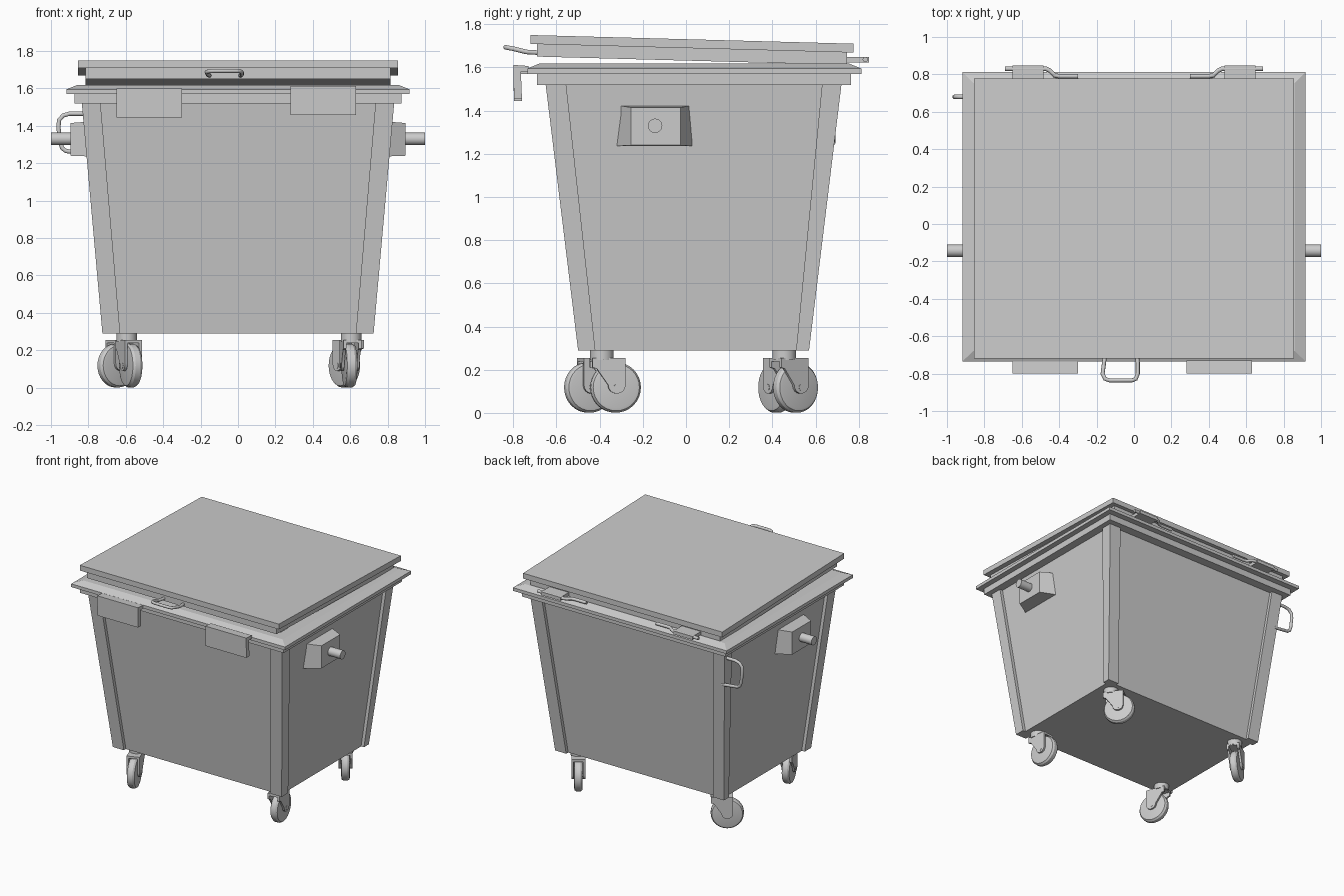
import bpy, bmesh
from math import pi, cos, sin, atan2
from mathutils import Matrix, Vector

if "Cube" in bpy.data.objects:
    bpy.data.objects.remove(bpy.data.objects["Cube"])


def finish(name, bm, smooth=False):
    bmesh.ops.recalc_face_normals(bm, faces=bm.faces)
    me = bpy.data.meshes.new(name)
    bm.to_mesh(me)
    bm.free()
    ob = bpy.data.objects.new(name, me)
    bpy.context.collection.objects.link(ob)
    if smooth:
        bpy.ops.object.select_all(action='DESELECT')
        ob.select_set(True)
        bpy.context.view_layer.objects.active = ob
        bpy.ops.object.shade_smooth_by_angle(angle=0.6)
    return ob


def loft_into(bm, rings):
    """Skin a list of closed point rings and cap both ends."""
    vs = [[bm.verts.new(p) for p in r] for r in rings]
    n = len(vs[0])
    for a, b in zip(vs, vs[1:]):
        for i in range(n):
            bm.faces.new((a[i], a[(i + 1) % n], b[(i + 1) % n], b[i]))
    bm.faces.new(vs[0][::-1])
    bm.faces.new(vs[-1])


def loft(name, rings):
    bm = bmesh.new()
    loft_into(bm, rings)
    return finish(name, bm)


def rect(x0, x1, y0, y1, z, tilt=0.0):
    return [(x, y, z - tilt * y) for x, y in ((x0, y0), (x1, y0), (x1, y1), (x0, y1))]


def box(name, x0, x1, y0, y1, z0, z1, tilt=0.0):
    return loft(name, [rect(x0, x1, y0, y1, z0, tilt), rect(x0, x1, y0, y1, z1, tilt)])


def lathe_into(bm, profile, mat, seg=32):
    """Rings of (radius, height) about local z, placed by mat."""
    loft_into(bm, [[mat @ Vector((r * cos(2 * pi * i / seg), r * sin(2 * pi * i / seg), h))
                    for i in range(seg)] for r, h in profile])


def tube(name, pts, r):
    cu = bpy.data.curves.new(name, 'CURVE')
    cu.dimensions = '3D'
    cu.bevel_depth = r
    cu.bevel_resolution = 3
    cu.use_fill_caps = True
    sp = cu.splines.new('POLY')
    sp.points.add(len(pts) - 1)
    for p, c in zip(sp.points, pts):
        p.co = (*c, 1)
    ob = bpy.data.objects.new(name, cu)
    bpy.context.collection.objects.link(ob)


# Hollow tapered body with stepped rim: half width, front, back, height
body = [(.70, -.475, .545, .29), (.81, -.625, .695, 1.52), (.875, -.69, .765, 1.52),
        (.875, -.69, .765, 1.57), (.918, -.735, .812, 1.57), (.918, -.735, .812, 1.595),
        (.86, -.68, .755, 1.618), (.78, -.60, .67, 1.618), (.67, -.445, .515, .32)]
loft("bin_body", [rect(-h, h, a, b, z) for h, a, b, z in body])

# Raised corner posts
for sx, side in ((-1, "left"), (1, "right")):
    for end, yb, yt, wb, wt in (("front", -.50, -.65, .08, .095), ("back", .57, .72, -.06, -.09)):
        loft(f"corner_post_{end}_{side}", [
            rect(sx * .725, sx * .63, yb, yb + wb, .29),
            rect(sx * .835, sx * .735, yt, yt + wt, 1.52)])

# Lid sloping down to the back
T = 0.0268
box("lid_top", -.855, .855, -.72, .777, 1.69, 1.731, T)
box("lid_lower", -.815, .815, -.69, .745, 1.632, 1.69, T)

# Lid handle at the front
tube("lid_handle", [(-.15, -.67, 1.668), (-.16, -.74, 1.672), (-.168, -.80, 1.687),
                    (-.155, -.828, 1.692), (-.13, -.836, 1.694), (-.01, -.836, 1.694),
                    (.01, -.828, 1.692), (.02, -.80, 1.687), (.02, -.74, 1.672),
                    (.01, -.67, 1.668)], .011)

# Front hanging grip plates, L-shaped in section
prof = [(-.73, 1.572), (-.73, 1.597), (-.80, 1.602), (-.797, 1.447), (-.76, 1.447), (-.765, 1.572)]
for name, x0, x1, dz in (("grip_plate_left", -.65, -.30, -.003), ("grip_plate_right", .28, .63, .01)):
    loft(name, [[(x, y, z + dz) for y, z in prof] for x in (x0, x1)])

for s, side in ((-1, "left"), (1, "right")):
    # Rear hinge: bent rod with a flat plate
    tube(f"hinge_rod_{side}", [(s * .69, .83, 1.637), (s * .47, .83, 1.637), (s * .45, .82, 1.637),
                               (s * .425, .795, 1.635), (s * .40, .79, 1.634),
                               (s * .30, .79, 1.634)], .012)
    box(f"hinge_plate_{side}", s * .485, s * .65, .74, .848, 1.622, 1.648)

    # Side lifting block and axle stub
    loft(f"lift_block_{side}", [
        [(s * .76, -.335, 1.235), (s * .76, .04, 1.235), (s * .76, .03, 1.425), (s * .76, -.32, 1.425)],
        [(s * .895, -.255, 1.24), (s * .895, -.025, 1.24), (s * .895, -.025, 1.415), (s * .895, -.255, 1.415)]])
    bm = bmesh.new()
    lathe_into(bm, [(.033, .87), (.033, 1.0)],
               Matrix.Translation((0, -.143, 1.33)) @ Matrix.Rotation(s * pi / 2, 4, 'Y'))
    finish(f"lift_axle_{side}", bm, True)

# Side pull handle on the left
tube("side_handle", [(-.80, .68, 1.465), (-.90, .68, 1.465), (-.935, .68, 1.455), (-.957, .68, 1.43),
                     (-.96, .68, 1.39), (-.95, .68, 1.31), (-.94, .68, 1.28), (-.92, .68, 1.265),
                     (-.79, .68, 1.25)], .012)


# Swivel casters, built trailing along local x then turned
def caster(name, x, y, dx, dy):
    place = Matrix.Translation((x, y, 0)) @ Matrix.Rotation(atan2(dy, dx), 4, 'Z')
    bm = bmesh.new()
    lathe_into(bm, [(.095, -.03), (.108, -.027), (.117, -.014), (.117, .014), (.108, .027), (.095, .03)],
               Matrix.Translation((.064, 0, .118)) @ Matrix.Rotation(pi / 2, 4, 'X'))
    bm.transform(place)
    finish(f"{name}_wheel", bm, True)

    bm = bmesh.new()
    lathe_into(bm, [(.055, .245), (.055, .295)], Matrix())
    loft_into(bm, [rect(-.05, .105, -.048, .048, .238), rect(-.05, .105, -.048, .048, .255)])
    cheek = [(-.05, .25), (-.05, .21), (-.03, .205)]
    cheek += [(.064 + .041 * cos(pi + i * pi / 8), .13 + .041 * sin(pi + i * pi / 8)) for i in range(9)]
    cheek += [(.105, .25)]
    for s in (-1, 1):
        loft_into(bm, [[(u, s * v, z) for u, z in cheek] for v in (.033, .048)])
    lathe_into(bm, [(.015, -.05), (.015, .05)],
               Matrix.Translation((.064, 0, .118)) @ Matrix.Rotation(pi / 2, 4, 'X'), 12)
    bm.transform(place)
    finish(f"{name}_fork", bm, True)


caster("front_right_caster", .605, -.39, -.14, .99)
caster("front_left_caster", -.595, -.39, .34, -.94)
caster("back_right_caster", .605, .455, -.57, .82)
caster("back_left_caster", -.595, .455, -.82, -.57)
